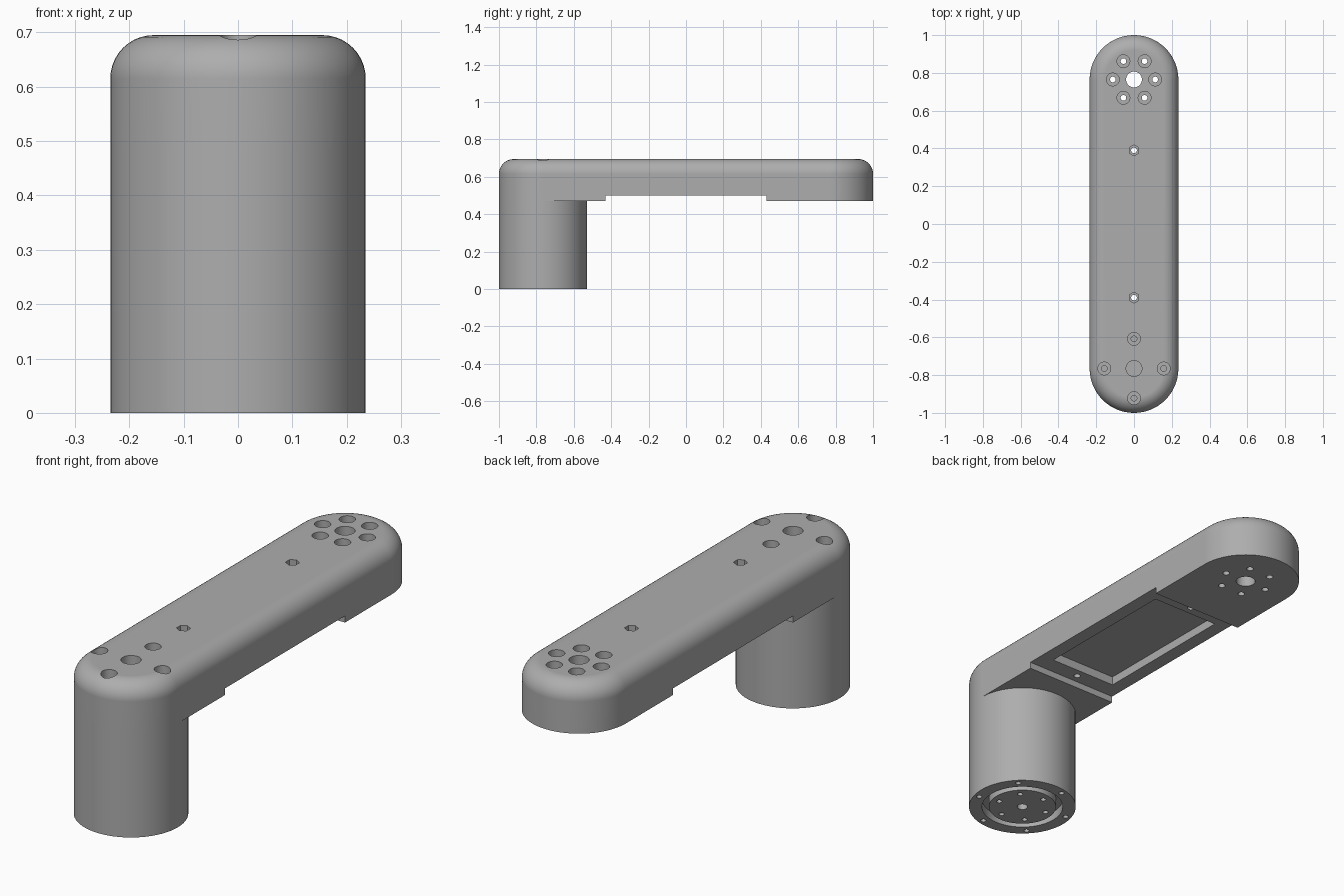
import bpy, bmesh, math

if "Cube" in bpy.data.objects:
    bpy.data.objects.remove(bpy.data.objects["Cube"], do_unlink=True)

R = 0.235            # half width of the arm, radius of the column
END = 1 - R          # centre of each rounded end
JOINT, TOP = 0.47, 0.695
FILLET = 0.08

grey = bpy.data.materials.new("plain grey")
grey.use_nodes = True
grey.diffuse_color = (0.42, 0.42, 0.42, 1)
grey.node_tree.nodes["Principled BSDF"].inputs["Base Color"].default_value = grey.diffuse_color


def make_object(name, bm):
    bmesh.ops.recalc_face_normals(bm, faces=bm.faces)
    mesh = bpy.data.meshes.new(name)
    bm.to_mesh(mesh)
    bm.free()
    mesh.materials.append(grey)
    obj = bpy.data.objects.new(name, mesh)
    bpy.context.collection.objects.link(obj)
    return obj


def lathe(bm, profile, x=0, y=0, sides=32, turn=0):
    """Solid of revolution through (radius, z) pairs, capped at both ends."""
    rings = []
    for r, z in profile:
        angles = [turn + math.tau * i / sides for i in range(sides)]
        rings.append([bm.verts.new((x + r * math.cos(a), y + r * math.sin(a), z)) for a in angles])
    for low, high in zip(rings, rings[1:]):
        for i in range(sides):
            j = (i + 1) % sides
            bm.faces.new((low[i], low[j], high[j], high[i]))
    bm.faces.new(rings[0][::-1])
    bm.faces.new(rings[-1])


def box(bm, size, centre):
    verts = bmesh.ops.create_cube(bm, size=1)["verts"]
    bmesh.ops.scale(bm, vec=size, verts=verts)
    bmesh.ops.translate(bm, vec=centre, verts=verts)


def cut(obj, bm):
    cutter = make_object("cutter", bm)
    cutter.hide_render = True
    mod = obj.modifiers.new("cut", "BOOLEAN")
    mod.operation, mod.solver, mod.object = "DIFFERENCE", "EXACT", cutter
    bpy.context.view_layer.objects.active = obj
    bpy.ops.object.modifier_apply(modifier=mod.name)
    bpy.data.objects.remove(cutter, do_unlink=True)


def finish(obj):
    bpy.ops.object.select_all(action="DESELECT")
    obj.select_set(True)
    bpy.context.view_layer.objects.active = obj
    bpy.ops.object.shade_smooth_by_angle(angle=math.radians(30))
    mod = obj.modifiers.new("flat tops", "WEIGHTED_NORMAL")
    mod.keep_sharp = True


def circle(count, radius, y=0, start=0):
    for i in range(count):
        a = start + math.tau * i / count
        yield radius * math.cos(a), y + radius * math.sin(a)


# Arm: a rounded bar with a filleted upper rim
bm = bmesh.new()
STEPS = 32
outline = []
for side in (1, -1):
    for i in range(STEPS + 1):
        a = math.pi * i / STEPS
        outline.append(bm.verts.new((side * R * math.cos(a), side * (END + R * math.sin(a)), JOINT)))
base = bm.faces.new(outline)
extruded = bmesh.ops.extrude_face_region(bm, geom=[base], use_keep_orig=True)["geom"]
bmesh.ops.translate(bm, vec=(0, 0, TOP - JOINT),
                    verts=[v for v in extruded if isinstance(v, bmesh.types.BMVert)])
bmesh.ops.recalc_face_normals(bm, faces=bm.faces)
rim = [e for e in bm.edges if all(v.co.z > TOP - 0.001 for v in e.verts)]
bmesh.ops.bevel(bm, geom=rim, offset=FILLET, segments=10, profile=0.5, affect="EDGES")
arm = make_object("arm", bm)

# Shallow step and rectangular pocket under the middle of the arm
bm = bmesh.new()
box(bm, (1, 0.86, 0.1), (0, 0, 0.45))
cut(arm, bm)
bm = bmesh.new()
box(bm, (0.34, 0.70, 0.14), (0, 0, 0.47))
cut(arm, bm)

# Counterbored screw holes, shaft holes and hexagonal nut seats
bm = bmesh.new()
screw = [(0.015, 0.4), (0.015, 0.6), (0.034, 0.6), (0.034, 0.8)]
for x, y in circle(6, 0.112, END):
    lathe(bm, screw, x, y, 24)
for x, y in circle(4, 0.157, -END):
    lathe(bm, screw, x, y, 24)
for side in (1, -1):
    lathe(bm, [(0.042, 0.4), (0.042, 0.8)], 0, side * END)
    lathe(bm, [(0.015, 0.4), (0.015, 0.62)], 0, side * 0.39, 24)
cut(arm, bm)
bm = bmesh.new()
for side in (1, -1):
    lathe(bm, [(0.029, 0.62), (0.029, 0.8)], 0, side * 0.39, 6, math.pi / 2)
cut(arm, bm)
finish(arm)

# Column under the front end
bm = bmesh.new()
lathe(bm, [(R, 0), (R, JOINT)], 0, -END, 64)
column = make_object("column", bm)

# Ring groove in the column's foot
bm = bmesh.new()
lathe(bm, [(0.178, -0.1), (0.178, 0.04)], 0, -END, 64)
groove = make_object("groove", bm)
bm = bmesh.new()
lathe(bm, [(0.148, -0.2), (0.148, 0.2)], 0, -END, 64)
cut(groove, bm)
bm = bmesh.new()
bm.from_mesh(groove.data)
bpy.data.objects.remove(groove, do_unlink=True)
cut(column, bm)

# Blind holes in the column's foot
bm = bmesh.new()
for radius in (0.112, 0.21):
    for x, y in circle(6, radius, -END, math.pi / 4):
        lathe(bm, [(0.012, -0.1), (0.012, 0.1)], x, y, 20)
lathe(bm, [(0.023, -0.1), (0.023, 0.1)], 0, -END)
cut(column, bm)
finish(column)
